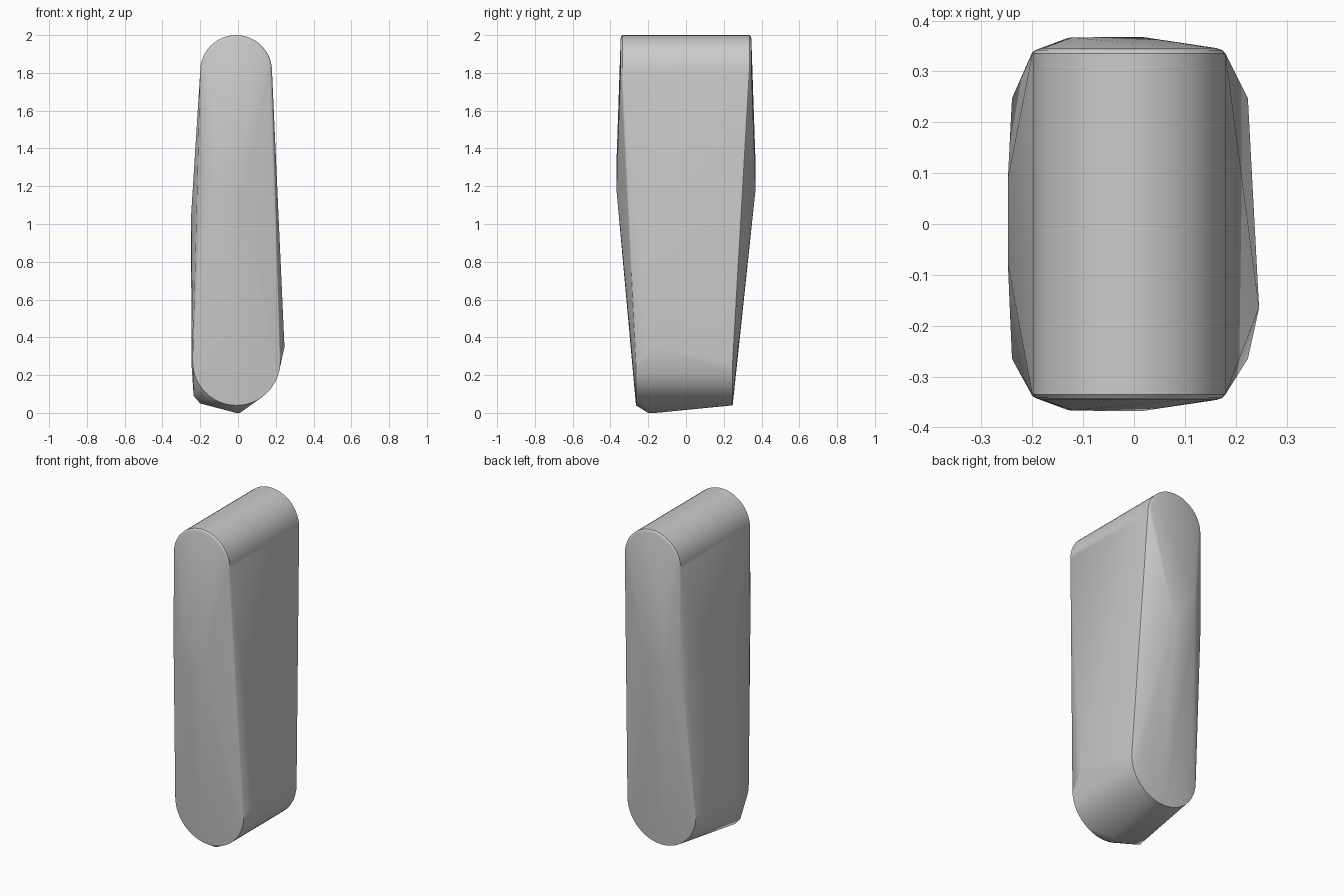
import bpy
import bmesh
from math import cos, sin, pi

cube = bpy.data.objects.get("Cube")
if cube:
    bpy.data.objects.remove(cube)

bm = bmesh.new()


def arc(cx, cz, r, y, start, steps=24):
    """Half circle in the xz plane, starting at the given angle."""
    for i in range(steps + 1):
        a = start + pi * i / steps
        bm.verts.new((cx + r * cos(a), y, cz + r * sin(a)))


# Rounded top with a narrow softened rim at each end
for side in (-1, 1):
    arc(-0.01, 1.81, 0.19, side * 0.335, 0)
    arc(-0.01, 1.81, 0.184, side * 0.342, 0)
    arc(-0.01, 1.81, 0.172, side * 0.346, 0)

# Rounded bottom, narrower from front to back
arc(-0.008, 0.272, 0.232, -0.265, pi)
arc(-0.008, 0.272, 0.232, 0.247, pi)

# Ridge across the middle of the two narrow faces
for side in (-1, 1):
    for x, y, z in ((-0.13, 0.366, 1.18), (0.015, 0.368, 1.18),
                    (-0.12, 0.367, 1.36), (-0.2, 0.338, 1.25)):
        bm.verts.new((x, side * y, z))

# Swell of the broad face and the uneven lower corners
for co in ((-0.248, -0.08, 1.05), (-0.248, 0.09, 1.05),
           (-0.247, -0.08, 0.27), (-0.247, 0.09, 0.27),
           (0.246, -0.165, 0.35), (-0.235, -0.19, 0.09),
           (-0.2, -0.19, 0.05), (-0.01, -0.2, 0), (0.01, -0.16, 0)):
    bm.verts.new(co)

# Wrap one closed skin around all the points
hull = bmesh.ops.convex_hull(bm, input=bm.verts)
loose = {v for v in hull["geom_interior"] + hull["geom_unused"]
         if isinstance(v, bmesh.types.BMVert)}
bmesh.ops.delete(bm, geom=list(loose), context="VERTS")
bmesh.ops.dissolve_limit(bm, angle_limit=0.01, verts=bm.verts, edges=bm.edges)
bmesh.ops.recalc_face_normals(bm, faces=bm.faces)

mesh = bpy.data.meshes.new("rounded_block")
bm.to_mesh(mesh)
bm.free()
block = bpy.data.objects.new("rounded_block", mesh)
bpy.context.collection.objects.link(block)

# Plain grey surface
grey = bpy.data.materials.new("plain_grey")
grey.use_nodes = True
colour = (0.6, 0.6, 0.6, 1)
grey.diffuse_color = colour
grey.node_tree.nodes["Principled BSDF"].inputs["Base Color"].default_value = colour
mesh.materials.append(grey)

bpy.ops.object.select_all(action="DESELECT")
block.select_set(True)
bpy.context.view_layer.objects.active = block
bpy.ops.object.shade_smooth_by_angle(angle=pi / 6)
